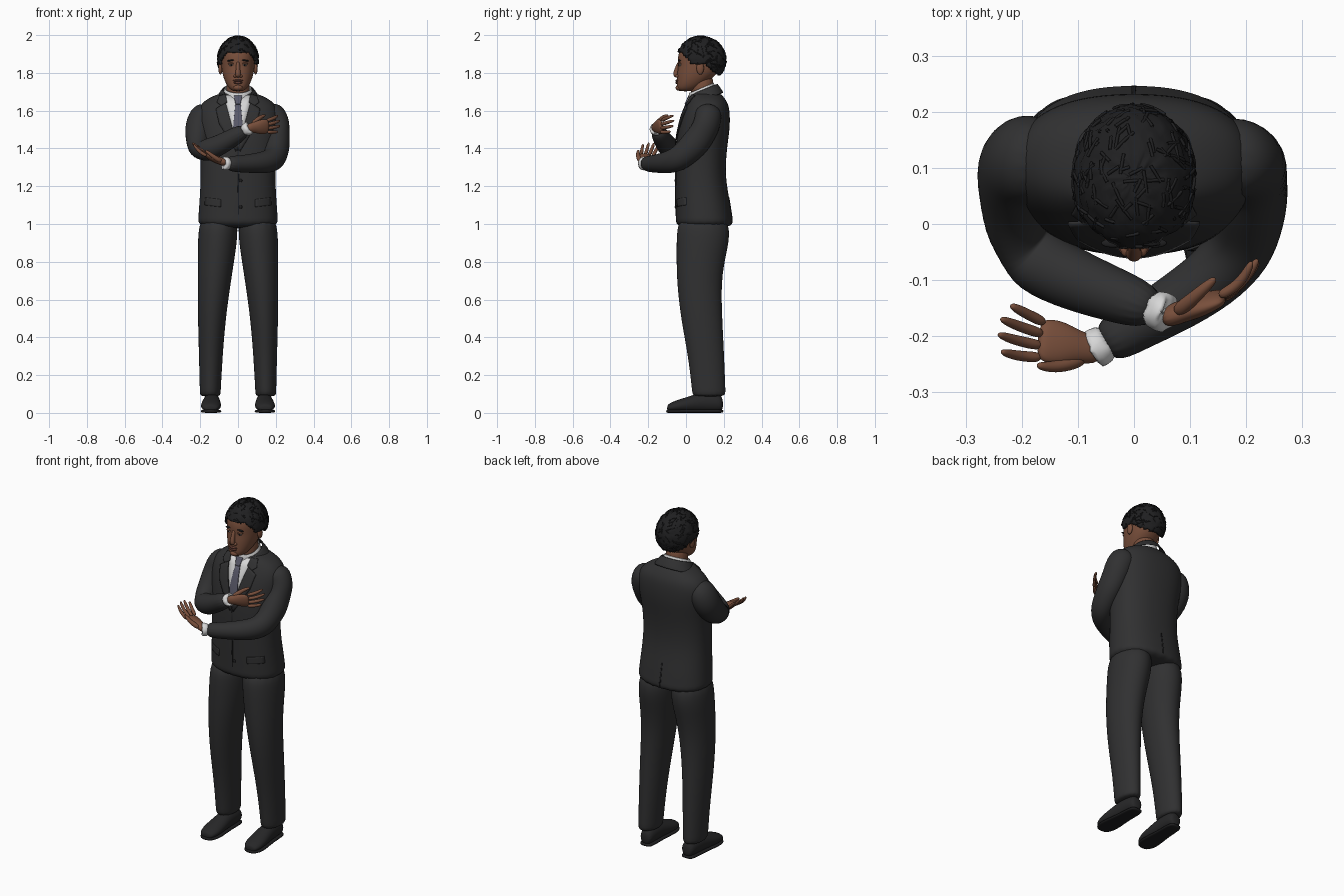
import bpy, bmesh, math, random
from mathutils import Vector
from mathutils.bvhtree import BVHTree

random.seed(4)
if "Cube" in bpy.data.objects:
    bpy.data.objects.remove(bpy.data.objects["Cube"])


def material(name, r, g, b):
    m = bpy.data.materials.new(name)
    m.use_nodes = True
    m.diffuse_color = (r, g, b, 1)
    node = next(n for n in m.node_tree.nodes if n.type == 'BSDF_PRINCIPLED')
    node.inputs["Base Color"].default_value = (r, g, b, 1)
    node.inputs["Roughness"].default_value = 0.8
    return m


SUIT = material("charcoal suit", .03, .03, .031)
TRIM = material("dark trim", .013, .013, .014)
HAIR = material("black hair", .014, .014, .015)
SKIN = material("brown skin", .19, .078, .044)
LIPS = material("dark lips", .12, .045, .032)
WHITE = material("white shirt", .68, .68, .68)
TIE = material("slate tie", .1, .1, .14)
SHOE = material("black leather", .02, .02, .021)
EYE = material("eye white", .4, .36, .33)


def finish(bm, name, mat, subsurf=0, thick=0):
    """Turn a bmesh into a smooth object, optionally thickened and subdivided."""
    bmesh.ops.recalc_face_normals(bm, faces=bm.faces)
    for f in bm.faces:
        f.smooth = True
    me = bpy.data.meshes.new(name)
    bm.to_mesh(me)
    bm.free()
    me.materials.append(mat)
    ob = bpy.data.objects.new(name, me)
    bpy.context.collection.objects.link(ob)
    if thick:
        ob.modifiers.new("thickness", 'SOLIDIFY').thickness = thick
    if subsurf:
        s = ob.modifiers.new("smooth", 'SUBSURF')
        s.levels = s.render_levels = subsurf
    return ob


def tube(bm, pts, up, axis=None, n=16, power=1.0, caps=True):
    """Loft oval rings (centre, half width, half depth) along a path."""
    rings = []
    for i, (p, ra, rb) in enumerate(pts):
        a, b = pts[max(i - 1, 0)][0], pts[min(i + 1, len(pts) - 1)][0]
        t = Vector(axis) if axis else Vector(b) - Vector(a)
        t.normalize()
        side = Vector(up).cross(t).normalized()
        depth = t.cross(side)
        ring = []
        for k in range(n):
            u = 2 * math.pi * k / n
            c, s = [math.copysign(abs(v) ** power, v) for v in (math.cos(u), math.sin(u))]
            ring.append(bm.verts.new(Vector(p) + side * ra * c + depth * rb * s))
        rings.append(ring)
    for r, q in zip(rings, rings[1:]):
        for k in range(n):
            bm.faces.new((r[k], r[(k + 1) % n], q[(k + 1) % n], q[k]))
    if caps:
        bm.faces.new(rings[0])
        bm.faces.new(rings[-1])


def column(name, rows, mat, x=0, **kw):
    """Upright loft from rows of (z, y, half width, half depth)."""
    bm = bmesh.new()
    tube(bm, [((x, y, z), a, b) for z, y, a, b in rows], (0, 1, 0), (0, 0, 1), **kw)
    return finish(bm, name, mat, 2)


def blob(name, loc, size, mat, tilt=0):
    bm = bmesh.new()
    bmesh.ops.create_uvsphere(bm, u_segments=16, v_segments=10, radius=1)
    bmesh.ops.scale(bm, vec=size, verts=bm.verts)
    ob = finish(bm, name, mat)
    ob.location = loc
    ob.rotation_euler.y = tilt
    return ob


# Jacket body
jacket = column("jacket_body", [
    (.975, .1, .215, .157), (1.03, .095, .212, .15), (1.1, .09, .207, .147),
    (1.25, .075, .197, .132), (1.4, .08, .203, .137), (1.5, .095, .215, .138),
    (1.58, .106, .22, .128), (1.635, .114, .2, .112), (1.668, .112, .155, .092),
    (1.69, .105, .1, .08), (1.7, .1, .06, .05)], SUIT, n=24, power=.86)
bpy.context.view_layer.update()
surface = BVHTree.FromObject(jacket, bpy.context.evaluated_depsgraph_get())


def plate(name, outline, mat, lift, front=-1):
    """Lay a thin plate, outlined in x and z, on the jacket surface."""
    bm = bmesh.new()
    bm.faces.new([bm.verts.new((x, 0, z)) for x, z in outline])
    bmesh.ops.triangulate(bm, faces=bm.faces)
    bmesh.ops.subdivide_edges(bm, edges=bm.edges, cuts=5, use_grid_fill=True)
    for v in bm.verts:
        hit = surface.ray_cast(Vector((v.co.x, 2 * front, v.co.z)), Vector((0, -front, 0)))[0]
        v.co.y = (hit.y if hit else .05) + front * lift
    return finish(bm, name, mat, 0, .005)


# Shirt front, tie, lapels, pockets, buttons and vent
plate("shirt_front", [(-.078, 1.68), (.078, 1.68), (0, 1.4)], WHITE, .002)
plate("tie_blade", [(-.013, 1.645), (.013, 1.645), (.026, 1.51), (0, 1.41), (-.026, 1.51)], TIE, .007)
plate("tie_knot", [(-.022, 1.68), (.022, 1.68), (.013, 1.635), (-.013, 1.635)], TIE, .012)
for s, side in ((1, "left"), (-1, "right")):
    plate(side + "_lapel", [(s * x, z) for x, z in (
        (.066, 1.645), (.118, 1.61), (.1, 1.53), (.012, 1.385), (0, 1.4))], SUIT, .008)
    plate(side + "_collar_flap", [(s * x, z) for x, z in (
        (.066, 1.687), (.1, 1.682), (.112, 1.645), (.09, 1.628), (.058, 1.645))], SUIT, .009)
    plate(side + "_pocket_flap", [(s * x, z) for x, z in (
        (.09, 1.13), (.175, 1.14), (.177, 1.1), (.092, 1.09))], SUIT, .004)
plate("jacket_opening", [(-.003, 1.4), (.003, 1.4), (.006, .985), (0, .985)], TRIM, .002)
plate("back_vent", [(-.004, 1.14), (.002, 1.14), (.005, .98), (-.005, .98)], TRIM, .002, 1)
for z in (1.23, 1.09):
    hit = surface.ray_cast(Vector((.014, -2, z)), Vector((0, 1, 0)))[0]
    blob("jacket_button", hit, (.009, .005, .009), TRIM)


# Collars: tilted rings around the neck
def collar(name, rows, mat, cut_y=None):
    bm = bmesh.new()
    tube(bm, [((0, y, z), a, b) for z, y, a, b in rows], (0, 1, 0), (0, -.4, 1), n=32, caps=False)
    if cut_y is not None:
        bmesh.ops.delete(bm, geom=[v for v in bm.verts if v.co.y < cut_y], context='VERTS')
    return bm, name, mat


finish(*collar("shirt_collar", [(1.66, .088, .084, .084), (1.7, .084, .077, .076), (1.722, .082, .071, .072)], WHITE), 1, .005)
finish(*collar("jacket_collar", [(1.655, .1, .125, .108), (1.69, .095, .1, .092), (1.715, .088, .083, .084),
                                 (1.708, .088, .079, .08)], SUIT, .04), 1, .005)

# Sleeves, cuffs and hands
SLEEVES = {
    "left": [((.14, .12, 1.59), .06, .06), ((.185, .118, 1.575), .08, .083), ((.207, .11, 1.52), .077, .085),
             ((.21, .07, 1.45), .07, .08), ((.205, .01, 1.385), .066, .073), ((.19, -.045, 1.34), .064, .068),
             ((.14, -.1, 1.325), .058, .06), ((.06, -.15, 1.32), .052, .05), ((.0, -.185, 1.318), .044, .045),
             ((-.06, -.217, 1.32), .043, .04)],
    "right": [((-.14, .12, 1.59), .06, .06), ((-.185, .118, 1.575), .08, .083), ((-.207, .11, 1.52), .077, .085),
              ((-.212, .06, 1.45), .07, .08), ((-.208, -.01, 1.395), .066, .07), ((-.185, -.06, 1.385), .063, .064),
              ((-.12, -.095, 1.405), .058, .058), ((-.04, -.125, 1.45), .05, .05), ((.045, -.155, 1.5), .042, .04)]}


def hand(side, wrist, d, w, c):
    """Palm, fingers and thumb: d points along, w to the thumb, c curls."""
    p, d, w, c = Vector(wrist), Vector(d).normalized(), Vector(w).normalized(), Vector(c).normalized()
    bm = bmesh.new()
    tube(bm, [(p + d * a, b, t) for a, b, t in ((-.03, .026, .02), (.01, .028, .02), (.04, .04, .021),
                                                (.07, .043, .017), (.095, .036, .011))], c, n=12)
    for k, size in enumerate((.9, 1, .98, .8)):
        spread = .031 - .0205 * k
        base = p + d * (.078 + .006 * size) + w * spread
        path = ((0, 0, .0105), (.034, .004 + .003 * k, .0105), (.06, .02 + .004 * k, .0095), (.078, .045, .006))
        tube(bm, [(base + (d * a + c * b) * size + w * spread * a * 5, r, r) for a, b, r in path], w, n=8)
    thumb = ((0, .015, 0, .015), (.03, .036, .008, .014), (.06, .05, .02, .011), (.085, .053, .032, .007))
    tube(bm, [(p + d * a + w * b + c * e, r, r) for a, b, e, r in thumb], c, n=8)
    finish(bm, side + "_hand", SKIN, 2)


for side, path in SLEEVES.items():
    bm = bmesh.new()
    tube(bm, path, (0, .2, 1) if side == "left" else (0, 1, .3), n=16)
    finish(bm, side + "_sleeve", SUIT, 2)
    end, before = Vector(path[-1][0]), Vector(path[-2][0])
    step = (end - before).normalized()
    bm = bmesh.new()
    tube(bm, [(end + step * a, r, r) for a, r in ((-.02, .034), (.008, .036), (.022, .037), (.018, .03))], (0, 0, 1), n=24)
    for v in bm.verts:
        v.co += step * random.uniform(-.005, .005)
    finish(bm, side + "_shirt_cuff", WHITE, 1)
hand("left", (-.085, -.222, 1.33), (-.9, .18, .36), (-.1, -1, 0), (-.2, .25, 1))
hand("right", (.075, -.16, 1.51), (.92, .33, .08), (-.1, .1, 1), (-.1, 1, .25))

# Trousers and shoes
for s, side in ((1, "left"), (-1, "right")):
    bm = bmesh.new()
    rows = [(.085, .147, .122, .056, .09), (.11, .147, .121, .056, .09), (.3, .144, .107, .064, .097),
            (.5, .139, .082, .075, .112), (.7, .125, .068, .09, .12), (.85, .113, .082, .102, .135),
            (.94, .107, .092, .107, .145), (1.05, .1, .09, .1, .13)]
    tube(bm, [((s * x, y, z), a, b) for z, x, y, a, b in rows], (0, 1, 0), (0, 0, 1))
    finish(bm, side + "_trouser_leg", SUIT, 2)
    bm = bmesh.new()
    rows = [(.197, .045, .03, .035), (.17, .055, .042, .05), (.08, .057, .045, .053), (.02, .046, .052, .043),
            (-.05, .036, .056, .032), (-.09, .028, .042, .022), (-.1, .024, .025, .014)]
    tube(bm, [((s * (.142 - y * .03), y, z), a, b) for y, z, a, b in rows], (0, 0, 1), (0, -1, 0))
    finish(bm, side + "_shoe", SHOE, 2)
    bm = bmesh.new()
    sole = [(.2, .03), (.17, .044), (.08, .043), (.0, .054), (-.05, .057), (-.09, .045), (-.106, .02)]
    tube(bm, [((s * (.142 - y * .03), y, .009), a, .009) for y, a in sole], (0, 0, 1), (0, -1, 0), power=.6)
    finish(bm, side + "_sole", TRIM, 1)

# Neck and head
column("neck", [(1.63, .095, .065, .06), (1.7, .085, .062, .06), (1.8, .085, .064, .066)], SKIN)
column("head", [
    (1.702, -.002, .026, .03), (1.715, .008, .045, .055), (1.735, .022, .06, .071), (1.765, .042, .074, .09),
    (1.8, .062, .084, .109), (1.835, .072, .089, .114), (1.86, .075, .09, .119), (1.9, .078, .092, .121),
    (1.95, .08, .08, .1), (1.975, .08, .045, .06)], SKIN, n=24, power=.92)

# Face
bm = bmesh.new()
tube(bm, [((0, -.036, 1.862), .009, .008), ((0, -.046, 1.83), .011, .011), ((0, -.054, 1.8), .014, .015),
          ((0, -.053, 1.783), .016, .014), ((0, -.045, 1.775), .01, .008)], (0, 1, 0), (0, 0, 1), n=12)
finish(bm, "nose", SKIN, 2)
blob("upper_lip", (0, -.046, 1.759), (.027, .011, .006), LIPS)
blob("lower_lip", (0, -.045, 1.748), (.023, .011, .007), LIPS)
blob("chin", (0, -.035, 1.722), (.026, .02, .017), SKIN)
for s, side in ((1, "left"), (-1, "right")):
    blob(side + "_nostril", (s * .015, -.045, 1.783), (.009, .013, .008), SKIN)
    blob(side + "_eye", (s * .035, -.031, 1.842), (.014, .008, .006), EYE)
    blob(side + "_iris", (s * .035, -.036, 1.842), (.005, .005, .005), TRIM)
    blob(side + "_eyelid", (s * .035, -.031, 1.849), (.018, .01, .006), SKIN)
    blob(side + "_eyebrow", (s * .037, -.034, 1.866), (.022, .008, .004), HAIR, s * .12)
    blob(side + "_ear", (s * .093, .075, 1.825), (.011, .02, .034), SKIN)

# Hair: tousled cap trimmed along the hairline, with loose strands
centre, radii = Vector((0, .08, 1.868)), Vector((.109, .132, .126))


def hairline(y):
    if y < .04:
        return 1.91 - max(0, y + .02) * 1.3
    return 1.85 - max(0, y - .09) * .7


bm = bmesh.new()
bmesh.ops.create_uvsphere(bm, u_segments=56, v_segments=36, radius=1)
for v in bm.verts:
    v.co = centre + v.co * radii * random.uniform(.975, 1.03)
bmesh.ops.delete(bm, geom=[f for f in bm.faces if f.calc_center_median().z < hairline(f.calc_center_median().y)],
                 context='FACES')
finish(bm, "hair_cap", HAIR, 0, .014)

strands = bpy.data.curves.new("hair_strands", 'CURVE')
strands.dimensions = '3D'
strands.bevel_depth = .003
strands.bevel_resolution = 0
for i in range(260):
    d = Vector([random.gauss(0, 1) for k in range(3)]).normalized()
    start = centre + d * radii
    if start.z < hairline(start.y) + .005:
        continue
    drift = Vector([random.uniform(-.3, .3) for k in range(3)])
    line = [centre + (d + drift * k / 3).normalized() * radii * 1.012 for k in range(4)]
    line = [p for p in line if p.z > hairline(p.y) - .01]
    spline = strands.splines.new('POLY')
    spline.points.add(len(line) - 1)
    for point, p in zip(spline.points, line):
        point.co = (*p, 1)
strands.materials.append(HAIR)
bpy.context.collection.objects.link(bpy.data.objects.new("hair_strands", strands))
